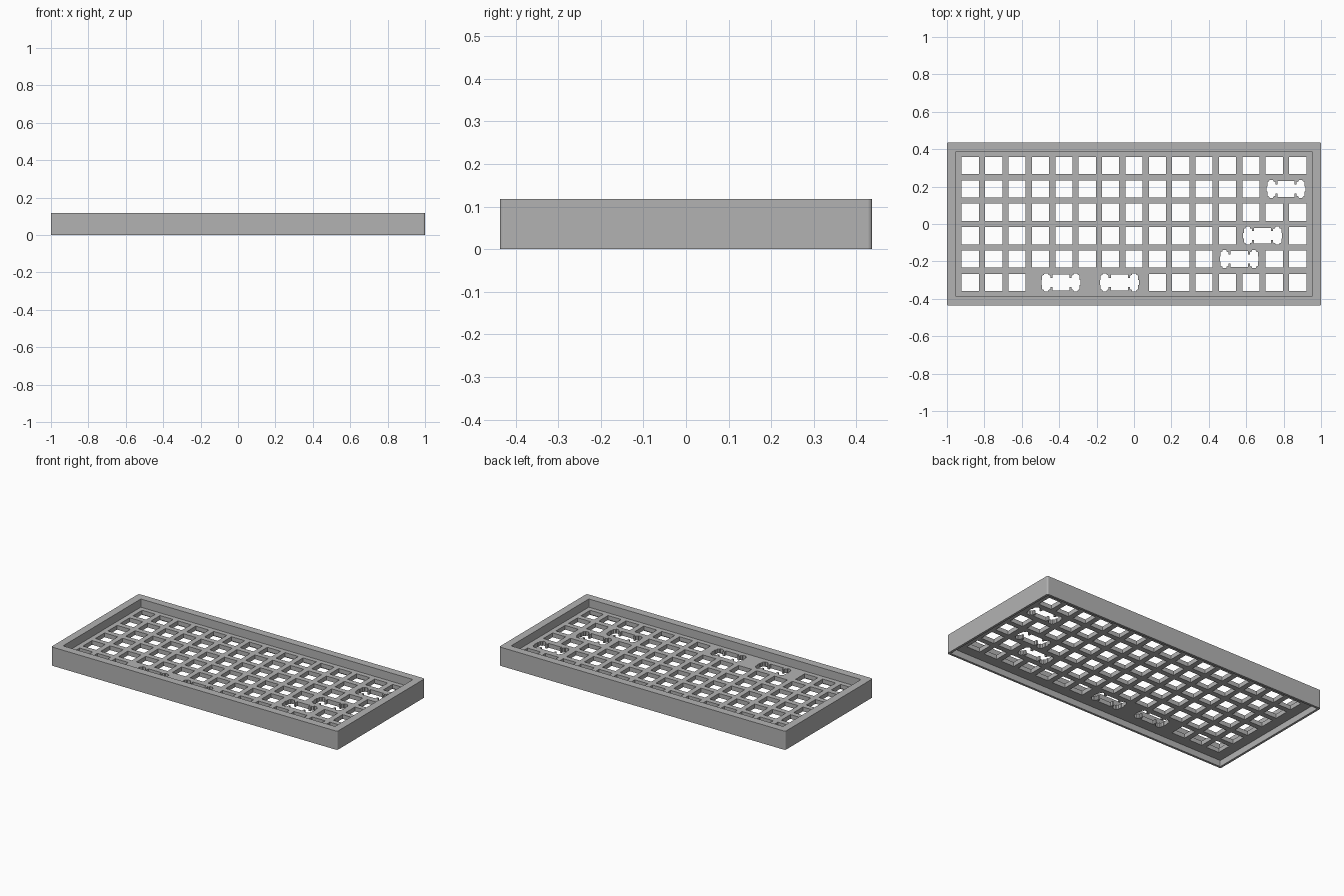
import bpy
import bmesh
import math

cube = bpy.data.objects.get("Cube")
if cube:
    bpy.data.objects.remove(cube, do_unlink=True)

HEIGHT, PLATE_TOP, PLATE_BOTTOM = 0.118, 0.066, 0.039
PITCH, HOLE = 0.125, 0.046

grey = bpy.data.materials.new("Grey plastic")
grey.use_nodes = True
grey.diffuse_color = (0.45, 0.45, 0.45, 1)
grey.node_tree.nodes["Principled BSDF"].inputs["Base Color"].default_value = (0.45, 0.45, 0.45, 1)


def make_object(name, bm):
    bmesh.ops.recalc_face_normals(bm, faces=bm.faces)
    mesh = bpy.data.meshes.new(name)
    bm.to_mesh(mesh)
    bm.free()
    mesh.materials.append(grey)
    obj = bpy.data.objects.new(name, mesh)
    bpy.context.collection.objects.link(obj)
    return obj


def rounded_ring(bm, hx, hy, radius, z, steps=4):
    """Loop of vertices round a rectangle with rounded corners."""
    ring = []
    for quarter, (sx, sy) in enumerate([(1, 1), (-1, 1), (-1, -1), (1, -1)]):
        for i in range(steps + 1):
            a = math.pi / 2 * (quarter + i / steps)
            ring.append(bm.verts.new((sx * (hx - radius) + radius * math.cos(a),
                                      sy * (hy - radius) + radius * math.sin(a), z)))
    return ring


def add_prism(bm, outline, cx, cy):
    """Cutter prism passing right through the plate."""
    low, high = [[bm.verts.new((cx + x, cy + y, z)) for x, y in outline]
                 for z in (PLATE_BOTTOM - 0.02, PLATE_TOP + 0.02)]
    bm.faces.new(low[::-1])
    bm.faces.new(high)
    for i in range(len(low)):
        j = (i + 1) % len(low)
        bm.faces.new((low[i], low[j], high[j], high[i]))


# Case: one closed shell from underside cavity, round the rim, to the plate
bm = bmesh.new()
rings = [rounded_ring(bm, *r) for r in (
    (0.986, 0.423, 0.004, PLATE_BOTTOM),
    (0.986, 0.423, 0.004, 0),
    (1.0, 0.437, 0.01, 0),
    (1.0, 0.437, 0.01, HEIGHT),
    (0.951, 0.388, 0.002, HEIGHT),
    (0.951, 0.388, 0.002, PLATE_TOP))]
for a, b in zip(rings, rings[1:]):
    for i in range(len(a)):
        j = (i + 1) % len(a)
        bm.faces.new((a[i], a[j], b[j], b[i]))
bm.faces.new(rings[0])
bm.faces.new(rings[-1])
case = make_object("keyboard_case", bm)

# Switch hole and wide-key hole outlines, the latter mirrored from one quarter
square = [(-HOLE, -HOLE), (HOLE, -HOLE), (HOLE, HOLE), (-HOLE, HOLE)]
quarter = [(HOLE, 0.042), (HOLE, 0.024), (0.057, 0.024), (0.057, 0.037), (0.067, 0.040),
           (0.069, 0.048), (0.088, 0.048), (0.091, 0.040), (0.100, 0.037),
           (0.100, 0.014), (0.104, 0.014)]
right = quarter + [(x, -y) for x, y in reversed(quarter)]
wide = (right + [(-x, -y) for x, y in right])[::-1]

# Rows from the back: columns left without a square hole, and wide hole centres
rows = [((), ()),
        ((13, 14), (13.5,)),
        ((), ()),
        ((12, 13), (12.5,)),
        ((11, 12), (11.5,)),
        (range(3, 8), (3.875, 6.375))]
bm = bmesh.new()
for r, (skipped, wides) in enumerate(rows):
    y = (2.5 - r) * PITCH
    for c in range(15):
        if c not in skipped:
            add_prism(bm, square, (c - 7) * PITCH, y)
    for c in wides:
        add_prism(bm, wide, (c - 7) * PITCH, y)
cutter = make_object("hole_cutter", bm)
cutter.hide_render = True

# Cut the holes, bake the result and drop the cutter
mod = case.modifiers.new("Holes", "BOOLEAN")
mod.operation = "DIFFERENCE"
mod.solver = "EXACT"
mod.object = cutter
bpy.context.view_layer.update()
baked = bpy.data.meshes.new_from_object(case.evaluated_get(bpy.context.evaluated_depsgraph_get()))
case.modifiers.clear()
case.data = baked
baked.name = "keyboard_case"
bpy.data.objects.remove(cutter, do_unlink=True)
